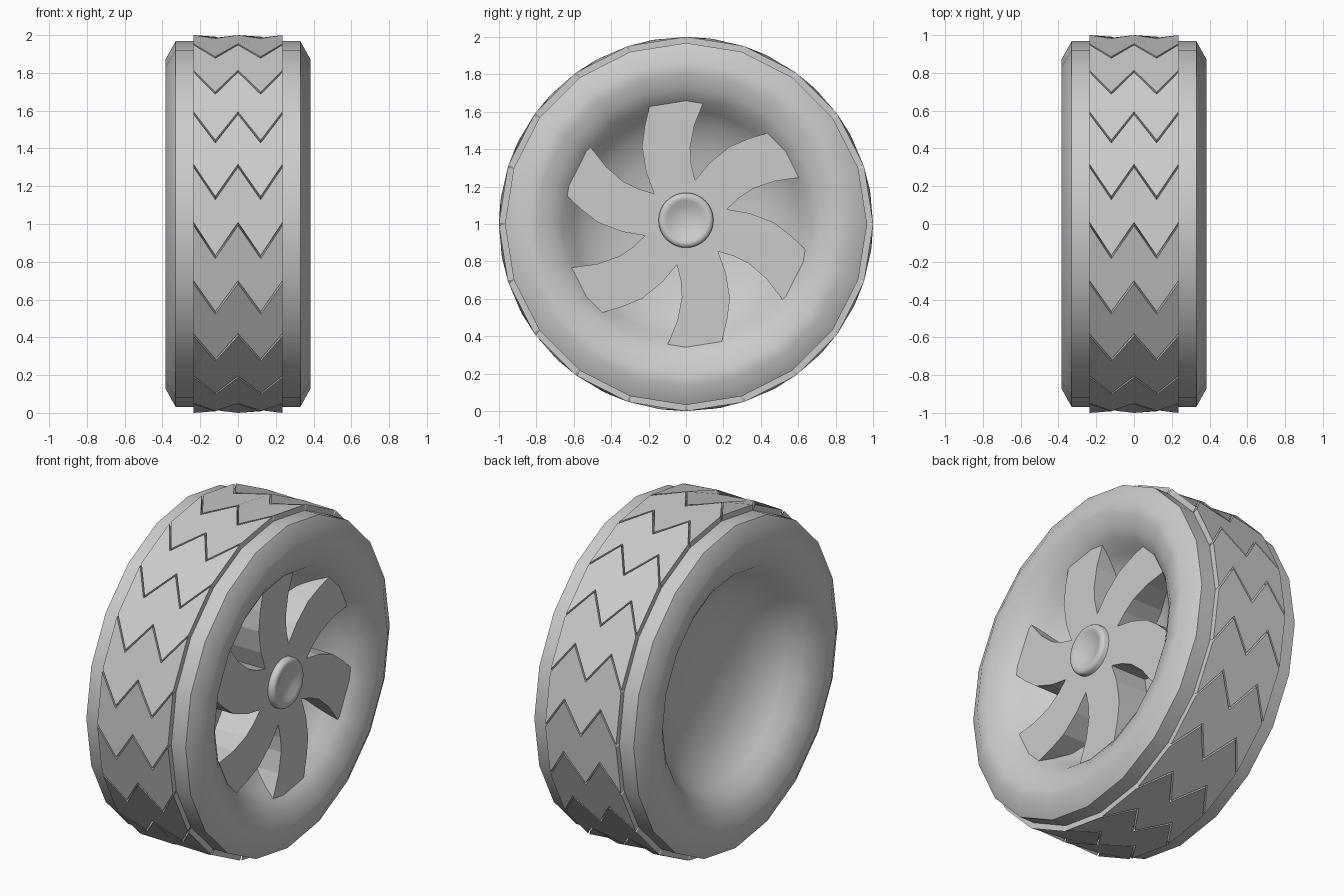
import bpy, bmesh, math
from math import sin, cos, radians

if "Cube" in bpy.data.objects:
    bpy.data.objects.remove(bpy.data.objects["Cube"])

N = 20           # sides of the tyre and number of tread plates
CZ = 1.0         # axle height; the axle runs along x


def finish(name, bm, angle):
    bmesh.ops.remove_doubles(bm, verts=bm.verts, dist=1e-5)
    bmesh.ops.recalc_face_normals(bm, faces=bm.faces)
    me = bpy.data.meshes.new(name)
    bm.to_mesh(me)
    bm.free()
    ob = bpy.data.objects.new(name, me)
    bpy.context.collection.objects.link(ob)
    bpy.ops.object.select_all(action='DESELECT')
    ob.select_set(True)
    bpy.context.view_layer.objects.active = ob
    if angle:
        bpy.ops.object.shade_smooth_by_angle(angle=radians(angle))
    return ob


def polar(x, r, a, cz=CZ):
    return (x, -r * cos(a), cz + r * sin(a))


def lathe(name, profile, sides, cz, angle):
    """Spin (x, radius) points around the axle."""
    bm = bmesh.new()
    rings = []
    for x, r in profile:
        if r == 0:
            rings.append([bm.verts.new((x, 0, cz))] * sides)
        else:
            rings.append([bm.verts.new(polar(x, r, math.tau * k / sides, cz))
                          for k in range(sides)])
    for a, b in zip(rings, rings[1:]):
        for k in range(sides):
            j = (k + 1) % sides
            bm.faces.new(dict.fromkeys((a[k], a[j], b[j], b[k])))
    return finish(name, bm, angle)


# Tyre with a dished rim on both sides
half = [(0.05, 0), (0.06, 0.2), (0.1, 0.4), (0.17, 0.54), (0.24, 0.61),
        (0.31, 0.665), (0.35, 0.725), (0.376, 0.80), (0.385, 0.87), (0.33, 0.968)]
lathe("tire_and_rim", half + [(-x, r) for x, r in half[::-1]], N, CZ, 52)

# Tread: zigzag plates that touch at the base and part slightly at the top
XS = [-0.235, -0.12, 0, 0.12, 0.235]
STEP, DROP, GAP = radians(18), radians(10.1), 0.008
bm = bmesh.new()
for k in range(N):
    cols = []
    for i, x in enumerate(XS):
        top = k * STEP - (DROP if i % 2 else 0)
        cols.append([bm.verts.new(polar(x, r, a)) for r, a in (
            (0.955, top - STEP), (1.0, top - STEP + GAP),
            (1.0, top - GAP), (0.955, top))])
    for p, q in zip(cols, cols[1:]):
        for m in range(3):
            bm.faces.new((p[m], p[m + 1], q[m + 1], q[m]))
    bm.faces.new(cols[0])
    bm.faces.new(cols[-1][::-1])
finish("tread_plates", bm, 0)

# Six curved spokes, one flat-faced star whose tips run into the rim
SPOKE = [(-.171, .155), (-.213, .27), (-.235, .406), (-.22, .52), (-.193, .631),
         (-.178, .69), (-.03, .71), (.112, .69),
         (.091, .635), (.045, .52), (.022, .40), (.028, .31)]
bm = bmesh.new()
lo, hi = [], []
for k in range(6):
    a = radians(-60 * k)
    for y, z in SPOKE:
        py, pz = y * cos(a) - z * sin(a), y * sin(a) + z * cos(a)
        lo.append(bm.verts.new((0.02, py, CZ + 0.008 + pz)))
        hi.append(bm.verts.new((0.302, py, CZ + 0.008 + pz)))
bm.faces.new(hi)
for i in range(len(lo)):
    j = (i + 1) % len(lo)
    bm.faces.new((lo[i], lo[j], hi[j], hi[i]))
finish("spokes", bm, 0)

# Hub cap with a rounded lip and a hollow middle
lathe("hub_cap", [(0.1, 0), (0.1, 0.147), (0.325, 0.147), (0.338, 0.138),
                  (0.342, 0.122), (0.336, 0.105), (0.322, 0.075), (0.314, 0.04),
                  (0.311, 0)], 32, CZ + 0.02, 50)
